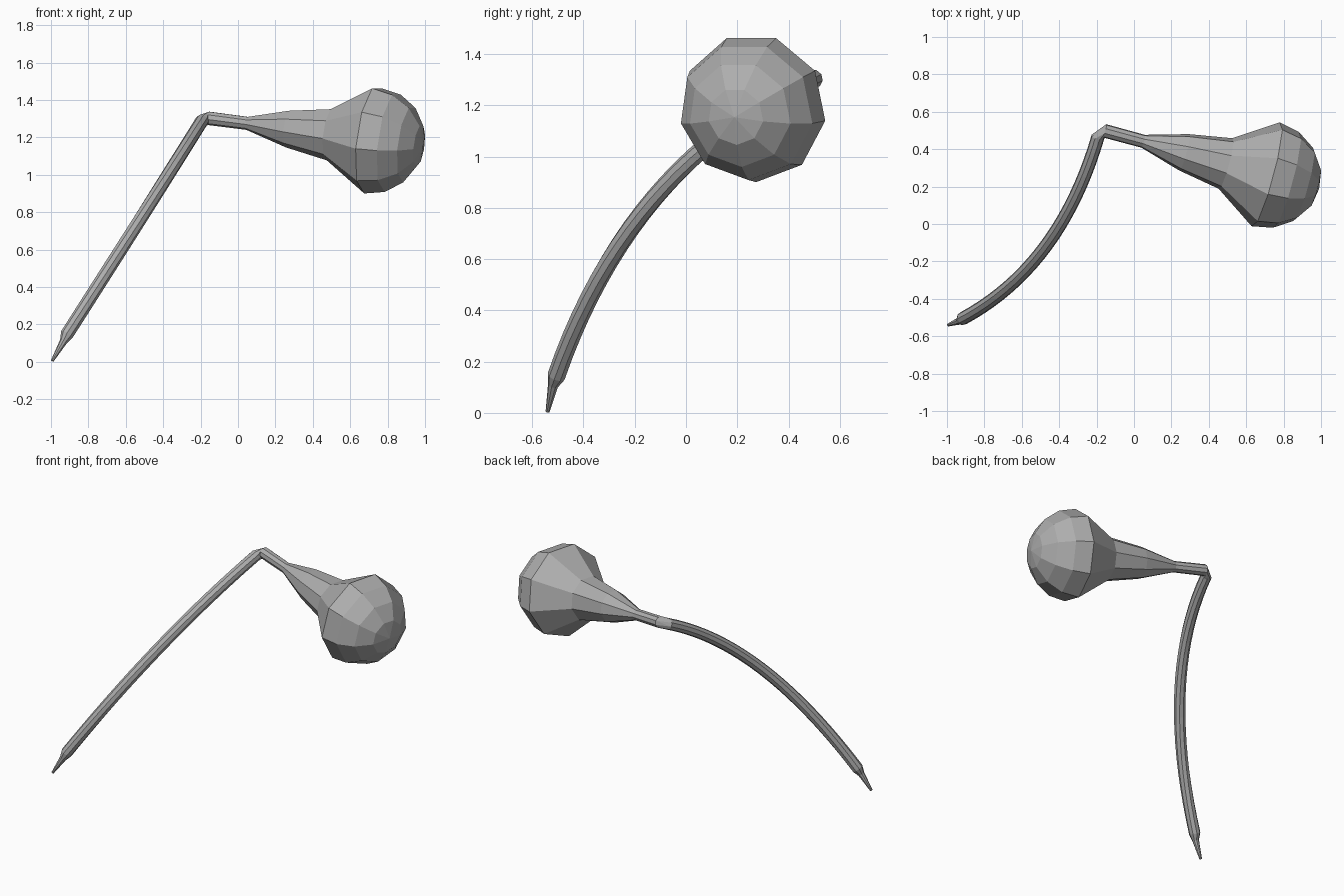
import bpy, bmesh, math
from mathutils import Vector

cube = bpy.data.objects.get("Cube")
if cube:
    bpy.data.objects.remove(cube, do_unlink=True)

grey = bpy.data.materials.new("plain_grey")
grey.use_nodes = True
GREY = (0.42, 0.42, 0.42, 1)
grey.diffuse_color = GREY
bsdf = next(n for n in grey.node_tree.nodes if n.type == 'BSDF_PRINCIPLED')
bsdf.inputs["Base Color"].default_value = GREY


def ring(center, direction, radius, sides):
    """Points of a regular polygon facing along direction, one corner down."""
    d = direction.normalized()
    side = d.cross(Vector((0, 0, 1))).normalized()
    up = side.cross(d)
    angles = [2 * math.pi * k / sides for k in range(sides)]
    return [center + (side * math.sin(a) - up * math.cos(a)) * radius for a in angles]


def finish(bm, name):
    bmesh.ops.recalc_face_normals(bm, faces=bm.faces)
    mesh = bpy.data.meshes.new(name)
    bm.to_mesh(mesh)
    bm.free()
    mesh.materials.append(grey)
    obj = bpy.data.objects.new(name, mesh)
    bpy.context.collection.objects.link(obj)
    return obj


def loft(name, rings, pole=None):
    """Skin a list of rings; close the far end with a point or a cap."""
    bm = bmesh.new()
    loops = [[bm.verts.new(p) for p in r] for r in rings]
    n = len(loops[0])
    for a, b in zip(loops, loops[1:]):
        for k in range(n):
            j = (k + 1) % n
            bm.faces.new((a[k], a[j], b[j], b[k]))
    bm.faces.new(loops[0])
    if pole is None:
        bm.faces.new(loops[-1])
    else:
        tip = bm.verts.new(pole)
        for k in range(n):
            bm.faces.new((loops[-1][k], loops[-1][(k + 1) % n], tip))
    return finish(bm, name)


# Bulb head: a nine-sided lathe with a tapered neck and a domed end
SIDES = 9
axis = Vector((1, -0.27, -0.13)).normalized()
middle = Vector((0.71, 0.264, 1.19))
R = 0.292
neck = [(-0.905, 0.037), (-0.69, 0.036), (-0.46, 0.102), (-0.228, 0.142)]
dome = [(R * math.sin(a), R * math.cos(a)) for a in (k * math.pi / 8 for k in range(4))]
head = [ring(middle + axis * s, axis, r, SIDES) for s, r in neck + dome]
loft("bulb_head", head, middle + axis * R)

# Curved handle: a tube along a quadratic arc
start = Vector((-0.915, -0.505, 0.145))
bend = Vector((-0.396, -0.225, 0.963))
end = Vector((-0.193, 0.465, 1.288))
STEPS = 20
tube = []
for i in range(STEPS + 1):
    t = i / STEPS
    point = start * (1 - t) ** 2 + bend * 2 * t * (1 - t) + end * t ** 2
    tangent = (bend - start) * (1 - t) + (end - bend) * t
    tube.append(ring(point, tangent, 0.036, SIDES))
loft("curved_handle", tube)

# Elbow joining handle and neck
bm = bmesh.new()
for p in tube[-1] + head[0]:
    bm.verts.new(p)
bmesh.ops.convex_hull(bm, input=bm.verts)
finish(bm, "elbow_joint")

# Pointed foot: tapers quickly, then runs to a narrow blunt tip
tip = Vector((-0.993, -0.54, 0.005))
shoulder = Vector((-0.933, -0.518, 0.108))
foot = [tube[0],
        ring(shoulder, start - tip, 0.021, SIDES),
        ring(tip, start - tip, 0.008, SIDES)]
loft("pointed_foot", foot)
